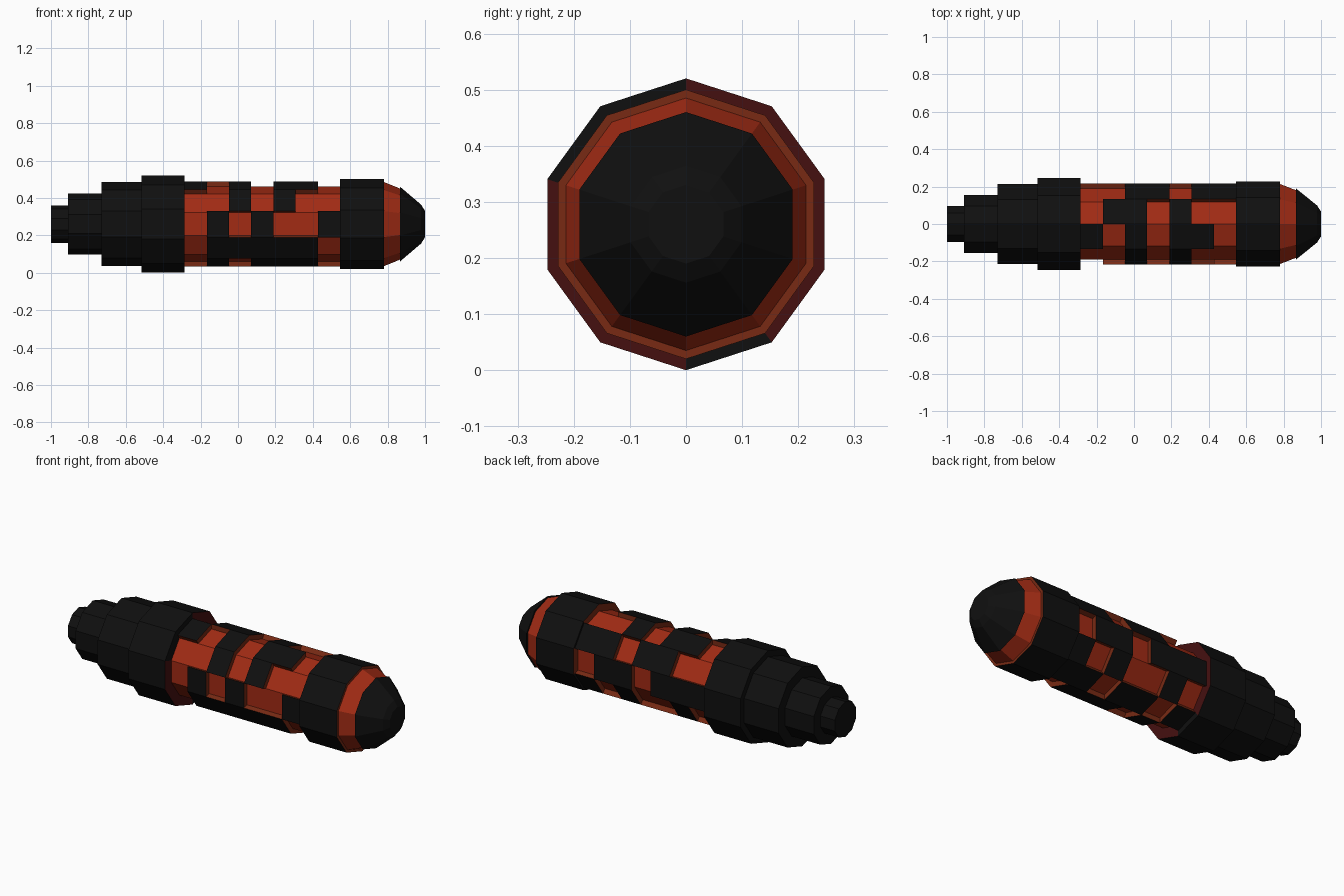
import bpy
import bmesh
from math import cos, sin, radians
from mathutils import Vector

SIDES = 10
AXIS_Z = 0.26
CORE, TILE = 0.2, 0.228
START, END = -0.285, 0.545

if "Cube" in bpy.data.objects:
    bpy.data.objects.remove(bpy.data.objects["Cube"])


def make_material(name, rgb):
    mat = bpy.data.materials.new(name)
    mat.use_nodes = True
    mat.diffuse_color = (*rgb, 1)
    mat.node_tree.nodes["Principled BSDF"].inputs["Base Color"].default_value = (*rgb, 1)
    return mat


MATS = [make_material("black", (0.005, 0.005, 0.005)),
        make_material("burnt red", (0.36, 0.024, 0.007)),
        make_material("brown red", (0.19, 0.023, 0.007)),
        make_material("dark maroon", (0.06, 0.005, 0.005))]
BLACK, RED, BROWN, MAROON = range(4)


def point(x, r, k):
    a = radians(90 + 360 / SIDES * k)
    return Vector((x, r * cos(a), AXIS_Z + r * sin(a)))


def add_face(bm, points, mat):
    face = bm.faces.new([bm.verts.new(p) for p in points])
    face.material_index = mat


def finish(name, bm):
    bmesh.ops.remove_doubles(bm, verts=bm.verts, dist=0.0005)
    mesh = bpy.data.meshes.new(name)
    bm.to_mesh(mesh)
    bm.free()
    for mat in MATS:
        mesh.materials.append(mat)
    obj = bpy.data.objects.new(name, mesh)
    bpy.context.collection.objects.link(obj)


def lathe(name, profile, color):
    """Ten-sided shell along x; color is an index or a rule (segment, sector)."""
    bm = bmesh.new()
    for s, ((x0, r0), (x1, r1)) in enumerate(zip(profile, profile[1:])):
        for k in range(SIDES):
            pts = [point(x0, r0, k), point(x0, r0, k + 1),
                   point(x1, r1, k + 1), point(x1, r1, k)]
            if r0 == 0:
                pts.pop(0)
            elif r1 == 0:
                pts.pop()
            add_face(bm, pts, color(s, k) if callable(color) else color)
    finish(name, bm)


# Raised tile pattern: one row per side, starting at the top front; # is raised
PATTERN = ["#.#.##.", "..#.#..", ".#.#..#", ".#####.", ".#.###.",
           "#.##.##", ".#..#.#", "###.##.", "..##.##", ".##.#.."]

# Stepped tail, with a coloured shoulder facing the tiles
lathe("tail_tip", [(-1, 0), (-1, 0.1), (-0.91, 0.1)], BLACK)
lathe("tail_step", [(-0.91, 0.08), (-0.91, 0.163), (-0.73, 0.163)], BLACK)
lathe("tail_barrel", [(-0.73, 0.15), (-0.73, 0.225), (-0.515, 0.225)], BLACK)
lathe("tail_collar", [(-0.515, 0.21), (-0.515, 0.26), (START, 0.26), (START, CORE)],
      lambda s, k: MAROON if s == 2 and k not in (0, 1, 5) else BLACK)

# Recessed core under the tiles
lathe("core", [(START, CORE), (END, CORE)], RED)

# Raised tiles with walls wherever the next cell is recessed
bm = bmesh.new()
cols = len(PATTERN[0])
step = (END - START) / cols
for k, row in enumerate(PATTERN):
    for c, cell in enumerate(row):
        if cell != "#":
            continue
        x0, x1 = START + c * step, START + (c + 1) * step
        add_face(bm, [point(x0, TILE, k), point(x0, TILE, k + 1),
                      point(x1, TILE, k + 1), point(x1, TILE, k)], BLACK)
        if c > 0 and row[c - 1] == ".":
            add_face(bm, [point(x0, CORE, k), point(x0, CORE, k + 1),
                          point(x0, TILE, k + 1), point(x0, TILE, k)], BROWN)
        if c < cols - 1 and row[c + 1] == ".":
            add_face(bm, [point(x1, TILE, k), point(x1, TILE, k + 1),
                          point(x1, CORE, k + 1), point(x1, CORE, k)], BROWN)
        if PATTERN[k - 1][c] == ".":
            add_face(bm, [point(x0, CORE, k), point(x0, TILE, k),
                          point(x1, TILE, k), point(x1, CORE, k)], BROWN)
        if PATTERN[(k + 1) % SIDES][c] == ".":
            add_face(bm, [point(x0, TILE, k + 1), point(x0, CORE, k + 1),
                          point(x1, CORE, k + 1), point(x1, TILE, k + 1)], BROWN)
finish("tiles", bm)


# Front collar: rear step follows the tiles, front rim is brown
def collar_color(s, k):
    if s == 0:
        return BROWN if PATTERN[k][-1] == "." else BLACK
    return BROWN if s == 2 else BLACK


lathe("front_collar", [(END, CORE), (END, 0.24), (0.78, 0.24), (0.78, 0.225)], collar_color)

# Tapered red band and faceted nose
lathe("nose_band", [(0.78, 0.225), (0.866, 0.19)], RED)
lathe("nose", [(0.866, 0.18), (0.866, 0.2), (0.979, 0.104), (1, 0.07), (1, 0)], BLACK)
